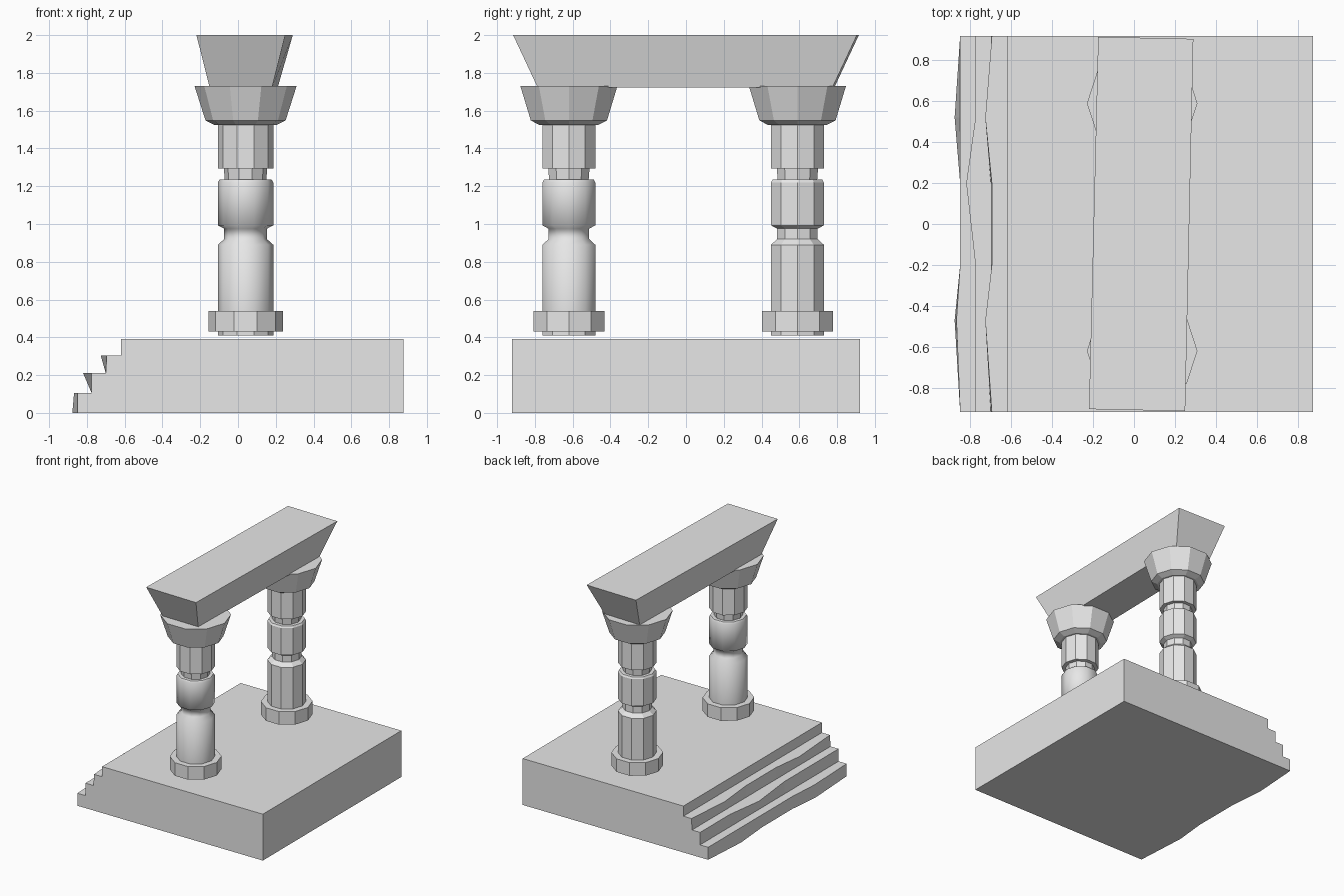
import bpy, bmesh
from math import cos, sin, tau

if "Cube" in bpy.data.objects:
    bpy.data.objects.remove(bpy.data.objects["Cube"], do_unlink=True)

stone = bpy.data.materials.new("grey_stone")
stone.use_nodes = True
stone.diffuse_color = (0.8, 0.8, 0.8, 1)
stone.node_tree.nodes["Principled BSDF"].inputs["Base Color"].default_value = (0.8, 0.8, 0.8, 1)


def skin(name, loops, smooth_range=None):
    """Bridge a stack of closed loops, cap both ends and make an object."""
    bm = bmesh.new()
    rings = [[bm.verts.new(p) for p in loop] for loop in loops]
    count = len(rings[0])
    for a, b in zip(rings, rings[1:]):
        for i in range(count):
            j = (i + 1) % count
            bm.faces.new((a[i], a[j], b[j], b[i]))
    bm.faces.new(rings[0])
    bm.faces.new(rings[-1])
    bmesh.ops.recalc_face_normals(bm, faces=bm.faces)
    if smooth_range:
        for f in bm.faces:
            f.smooth = smooth_range[0] < f.calc_center_median().z < smooth_range[1]
    mesh = bpy.data.meshes.new(name)
    bm.to_mesh(mesh)
    bm.free()
    mesh.materials.append(stone)
    obj = bpy.data.objects.new(name, mesh)
    bpy.context.collection.objects.link(obj)
    return obj


# Platform with three worn steps: y, lowest edge bottom, then the top edge of each step
wear = [
    (-0.92, -0.85, -0.85, -0.775, -0.695),
    (-0.47, -0.877, -0.868, -0.775, -0.727),
    (-0.20, -0.85, -0.85, -0.775, -0.695),
    (0.20, -0.85, -0.85, -0.82, -0.695),
    (0.52, -0.877, -0.85, -0.775, -0.727),
    (0.92, -0.85, -0.85, -0.775, -0.695),
]
sections = []
for y, foot, low, mid, high in wear:
    outline = [(foot, 0), (low, 0.105), (-0.775, 0.105), (mid, 0.21), (-0.70, 0.21),
               (high, 0.305), (-0.62, 0.305), (-0.62, 0.39), (0.875, 0.39), (0.875, 0)]
    sections.append([(x, y, z) for x, z in outline])
skin("stepped_platform", sections)

# Ten-sided columns: radius, height
profile = [
    (0.147, 0.41), (0.147, 0.43), (0.197, 0.43), (0.197, 0.54), (0.147, 0.54),
    (0.147, 0.89), (0.113, 0.92), (0.113, 0.975), (0.147, 0.993),
    (0.147, 1.22), (0.138, 1.235), (0.11, 1.235), (0.115, 1.295), (0.147, 1.295),
    (0.147, 1.525), (0.165, 1.525), (0.212, 1.548), (0.27, 1.73),
]


def column(name, x, y, smooth_range=None):
    angles = [tau * k / 10 for k in range(10)]
    skin(name, [[(x + r * cos(a), y + r * sin(a), z) for a in angles]
                for r, z in profile], smooth_range)


column("front_column", 0.04, -0.62, (0.6, 1.23))
column("back_column", 0.04, 0.59)

# Lintel tapering downwards
top = [(-0.22, -0.905), (0.25, -0.915), (0.29, 0.905), (-0.175, 0.915)]
base = [(-0.15, -0.78), (0.18, -0.785), (0.21, 0.775), (-0.12, 0.785)]
skin("lintel", [[(x, y, 1.722) for x, y in base], [(x, y, 2.0) for x, y in top]])
